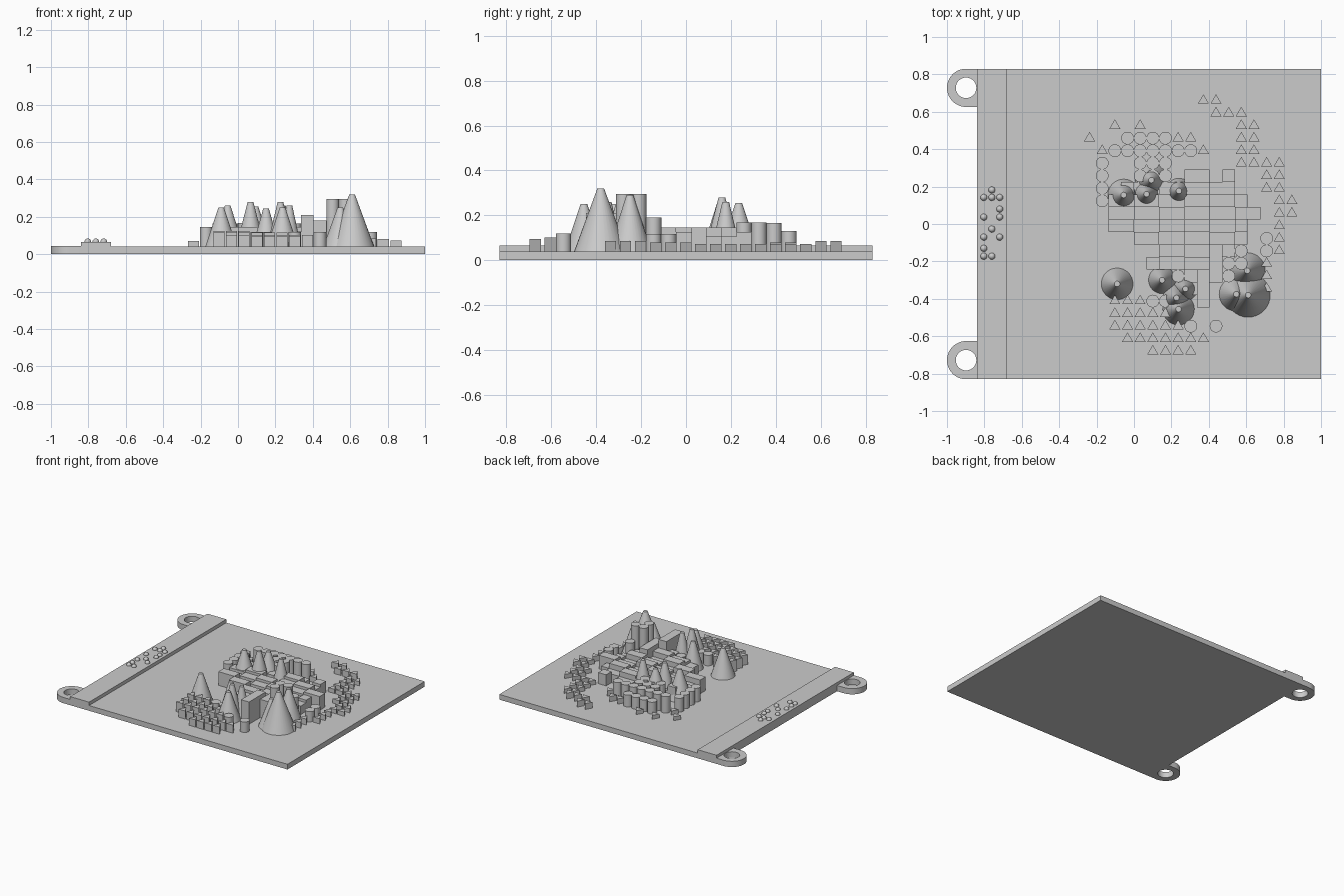
import bpy
import bmesh
import math
from mathutils import Matrix

cube = bpy.data.objects.get("Cube")
if cube:
    bpy.data.objects.remove(cube, do_unlink=True)

GREY = (0.6, 0.6, 0.6, 1)
grey = bpy.data.materials.new("plain grey")
grey.use_nodes = True
grey.diffuse_color = GREY
grey.node_tree.nodes["Principled BSDF"].inputs["Base Color"].default_value = GREY


def add_object(name, mesh, smooth=False):
    obj = bpy.data.objects.new(name, mesh)
    bpy.context.collection.objects.link(obj)
    mesh.materials.clear()
    mesh.materials.append(grey)
    if smooth:
        bpy.ops.object.select_all(action='DESELECT')
        obj.select_set(True)
        bpy.context.view_layer.objects.active = obj
        bpy.ops.object.shade_smooth_by_angle(angle=math.radians(35))


def finish(name, bm, smooth=False):
    mesh = bpy.data.meshes.new(name)
    bm.to_mesh(mesh)
    bm.free()
    add_object(name, mesh, smooth)


def add_box(bm, x0, x1, y0, y1, z0, z1):
    place = Matrix.Translation(((x0 + x1) / 2, (y0 + y1) / 2, (z0 + z1) / 2))
    size = Matrix.Diagonal((x1 - x0, y1 - y0, z1 - z0, 1))
    bmesh.ops.create_cube(bm, size=1, matrix=place @ size)


def add_post(bm, x, y, z0, z1, r0, r1, sides):
    bmesh.ops.create_cone(bm, cap_ends=True, segments=sides, radius1=r0, radius2=r1,
                          depth=z1 - z0, matrix=Matrix.Translation((x, y, (z0 + z1) / 2)))


# Base plate and raised strip
BASE, STRIP = 0.04, 0.066
SINK = BASE - 0.01
bm = bmesh.new()
add_box(bm, -0.84, 1, -0.83, 0.83, 0, BASE)
finish("base_plate", bm)
bm = bmesh.new()
add_box(bm, -0.84, -0.68, -0.83, 0.83, SINK, STRIP)
finish("raised_strip", bm)


# Binding lugs: rounded tab with a round hole
def arc(r, start, end, steps):
    angles = [start + (end - start) * i / steps for i in range(steps + 1)]
    return [(r * math.cos(a), r * math.sin(a)) for a in angles]


def add_lug(name, y):
    curve = bpy.data.curves.new(name, 'CURVE')
    curve.dimensions = '2D'
    curve.fill_mode = 'BOTH'
    curve.extrude = 0.022
    outer = arc(0.102, math.pi / 2, math.pi * 1.5, 24) + [(0.061, -0.102), (0.061, 0.102)]
    hole = arc(0.055, 0, math.tau, 32)[:-1]
    for points in (outer, hole):
        spline = curve.splines.new('POLY')
        spline.points.add(len(points) - 1)
        for p, (px, py) in zip(spline.points, points):
            p.co = (px - 0.898, py + y, 0, 1)
        spline.use_cyclic_u = True
    outline = bpy.data.objects.new(name + "_outline", curve)
    bpy.context.collection.objects.link(outline)
    graph = bpy.context.evaluated_depsgraph_get()
    mesh = bpy.data.meshes.new_from_object(outline.evaluated_get(graph))
    bpy.data.objects.remove(outline, do_unlink=True)
    mesh.transform(Matrix.Translation((0, 0, curve.extrude)))
    add_object(name, mesh, True)


add_lug("back_lug", 0.728)
add_lug("front_lug", -0.728)

# Raised dots on the strip, in three columns
DOT_COLUMNS = {-0.803: (0.142, 0.037, -0.07, -0.13, -0.172),
               -0.76: (0.182, 0.142, -0.027, -0.172),
               -0.718: (0.142, 0.08, 0.037, -0.07)}
bm = bmesh.new()
for x, rows in DOT_COLUMNS.items():
    for y in rows:
        bmesh.ops.create_uvsphere(bm, u_segments=16, v_segments=8, radius=0.018,
                                  matrix=Matrix.Translation((x, y, STRIP)))
finish("raised_dots", bm, True)


# Grid of posts and blocks, laid out in rectangular patches
def grid_cells(first_col, last_col, first_row, last_row):
    for col in range(first_col, last_col + 1):
        for row in range(first_row, last_row + 1):
            yield col, row, 0.033 + 0.0676 * col, 0.067 * row - 0.01


# Post patches: first and last column, first and last row, top height
TRIANGLES = ((5, 6, 10, 10, .085), (6, 8, 9, 9, .085), (8, 9, 5, 8, .072),
             (10, 11, 3, 5, .072), (11, 12, 1, 2, .072), (11, 11, -2, 0, .08),
             (10, 10, -5, -3, .085), (-4, -4, 7, 7, .07), (-3, -3, 6, 6, .07),
             (-2, -2, 8, 8, .07), (0, 0, 8, 8, .07), (3, 4, 7, 7, .08),
             (5, 5, 6, 6, .08), (-2, 0, -6, -6, .125), (-2, 3, -8, -7, .115),
             (-1, 5, -9, -9, .102), (1, 4, -10, -10, .095))
ROUNDS = ((-1, 2, 7, 7, .13), (-2, 4, 6, 6, .165), (0, 2, 4, 5, .168),
          (-3, -3, 2, 5, .145), (10, 10, -2, -1, .118), (8, 8, -2, -2, .19),
          (8, 8, -3, -3, .295), (7, 7, -4, -3, .295), (3, 3, -4, -4, .12),
          (1, 3, -6, -6, .12), (4, 4, -8, -8, .12), (6, 6, -8, -8, .12))
for name, patches, sides in (("triangular_posts", TRIANGLES, 3), ("round_posts", ROUNDS, 24)):
    bm = bmesh.new()
    for *patch, top in patches:
        for col, row, x, y in grid_cells(*patch):
            add_post(bm, x, y, SINK, top, 0.034, 0.034, sides)
    finish(name, bm, sides > 3)


# Square blocks, terraced in pairs and tallest at the front right of the patch
def block_height(col, row):
    if col == 5 and row <= -4:
        return 0.21
    if col == 6 and row <= -2:
        return 0.18
    return 0.105 + 0.02 * ((col // 2 + row) % 3)


BLOCKS = ((4, 5, 4, 4), (7, 7, 4, 4), (-1, 7, 3, 3), (-2, 8, 0, 2), (9, 9, 1, 1),
          (0, 8, -1, -1), (2, 7, -2, -2), (1, 6, -3, -3), (4, 6, -4, -4),
          (4, 5, -5, -5), (5, 5, -6, -6))
bm = bmesh.new()
for patch in BLOCKS:
    for col, row, x, y in grid_cells(*patch):
        add_box(bm, x - 0.0338, x + 0.0338, y - 0.0335, y + 0.0335,
                SINK, block_height(col, row))
finish("square_blocks", bm)

# Tall blunt cones: x, y, base radius, top height
CONES = ((-0.055, 0.155, 0.088, 0.26), (0.067, 0.16, 0.08, 0.28),
         (0.093, 0.235, 0.09, 0.255), (0.24, 0.177, 0.07, 0.26),
         (-0.09, -0.32, 0.088, 0.25), (0.15, -0.3, 0.075, 0.245),
         (0.275, -0.347, 0.065, 0.26), (0.227, -0.395, 0.075, 0.28),
         (0.238, -0.455, 0.088, 0.25), (0.605, -0.25, 0.1, 0.29),
         (0.547, -0.375, 0.095, 0.25), (0.61, -0.38, 0.122, 0.32))
bm = bmesh.new()
for x, y, r, top in CONES:
    add_post(bm, x, y, SINK, top, r, 0.015, 32)
finish("tall_cones", bm, True)
